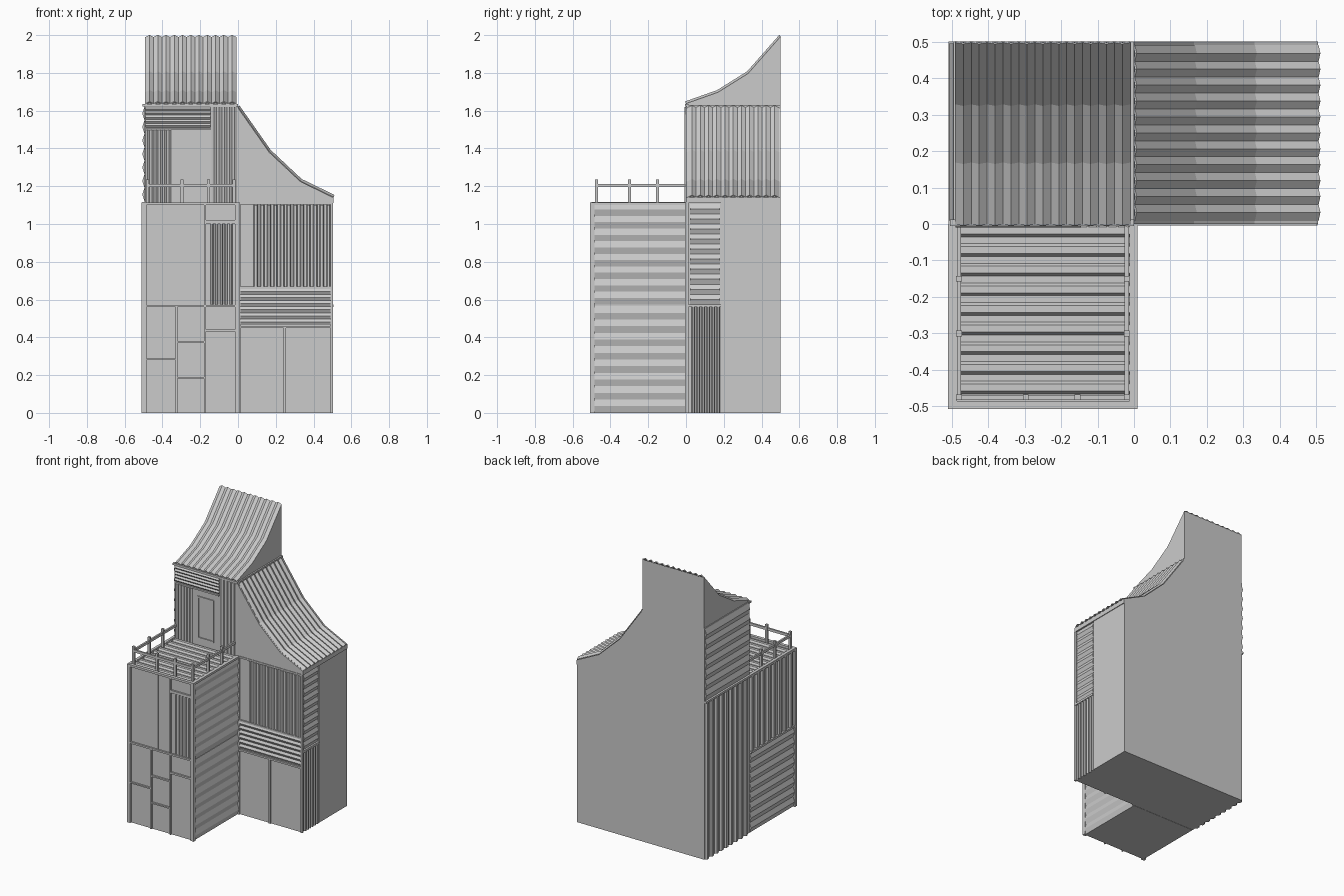
import bpy, bmesh
from mathutils import Vector as V

if "Cube" in bpy.data.objects:
    bpy.data.objects.remove(bpy.data.objects["Cube"])


def finish(name, bm):
    bmesh.ops.recalc_face_normals(bm, faces=bm.faces[:])
    me = bpy.data.meshes.new(name)
    bm.to_mesh(me)
    bm.free()
    ob = bpy.data.objects.new(name, me)
    bpy.context.collection.objects.link(ob)
    return ob


def prism(name, pts, ext):
    """Closed outline pushed along a vector."""
    bm = bmesh.new()
    a = [bm.verts.new(p) for p in pts]
    b = [bm.verts.new(V(p) + V(ext)) for p in pts]
    bm.faces.new(a)
    bm.faces.new(b[::-1])
    for i in range(len(a)):
        j = (i + 1) % len(a)
        bm.faces.new((a[i], b[i], b[j], a[j]))
    return finish(name, bm)


def box(name, x0, x1, y0, y1, z0, z1):
    return prism(name, [(x0, y0, z0), (x1, y0, z0), (x1, y1, z0), (x0, y1, z0)], (0, 0, z1 - z0))


ZIG = [(0, 0), (.5, 1)]
TRAP = [(0, 0), (.35, 0), (.5, 1), (.85, 1)]


def ribs(name, o, u, v, n, count, shape=ZIG):
    """Ribbed cladding: ribs repeat along u, run along v, stand out by n."""
    o, u, v, n = V(o), V(u), V(v), V(n)
    pts = [o + u * ((k + t) / count) + n * h for k in range(count) for t, h in shape]
    pts += [o + u, o + u - n * .5, o - n * .5]
    return prism(name, pts, v)


def roof(name, prof, start, across, lift, count):
    """Corrugated sheet following a bent profile."""
    bm = bmesh.new()
    rows = []
    for p in prof:
        rows.append([bm.verts.new(V(p) + V(start) + V(across) * (k / (2 * count)) + V(lift) * (k % 2))
                     for k in range(2 * count + 1)])
    for r, s in zip(rows, rows[1:]):
        for k in range(2 * count):
            bm.faces.new((r[k], r[k + 1], s[k + 1], s[k]))
    ob = finish(name, bm)
    m = ob.modifiers.new("thickness", "SOLIDIFY")
    m.thickness = .006
    m.offset = 0
    return ob


# main volumes
box("front_wing", -.495, -.003, -.495, 0, 0, 1.1)
box("tower", -.495, 0, .002, .5, 0, 1.63)
box("right_wing", 0, .493, .005, .5, 0, 1.12)
box("right_wing_side_panel", .49, .5, .185, .5, 0, 1.12)

# gables and curved roofs
tp = [(.0, 1.635), (.17, 1.695), (.33, 1.795), (.5, 1.988)]
rp = [(.0, 1.615), (.165, 1.38), (.33, 1.225), (.505, 1.14)]
prism("tower_gable", [(-.49, y, z) for y, z in tp] + [(-.49, .5, 1.62), (-.49, 0, 1.62)], (.48, 0, 0))
prism("right_gable", [(x, 0, z) for x, z in rp] + [(.505, 0, 1.11), (0, 0, 1.11)], (0, .5, 0))
roof("tower_roof", [(0, y, z) for y, z in tp], (-.49, 0, 0), (.48, 0, 0), (0, -.004, .011), 11)
roof("right_roof", [(x, 0, z) for x, z in rp], (0, .01, 0), (0, .48, 0), (.005, 0, .011), 11)
box("tower_eave", -.505, 0, -.006, .012, 1.622, 1.636)

# front wing side cladding
ribs("right_clad_low", (0, -.495, 0), (0, 0, .565), (0, .495, 0), (.01, 0, 0), 8)
ribs("right_clad_up", (0, -.495, .575), (0, 0, .535), (0, .495, 0), (.01, 0, 0), 8)
ribs("left_clad_low", (-.495, -.495, 0), (0, 0, .56), (0, .495, 0), (-.012, 0, 0), 8)
ribs("left_clad_up", (-.495, -.495, .575), (0, .495, 0), (0, 0, .525), (-.012, 0, 0), 8, TRAP)
# tower left cladding
ribs("tower_left_low", (-.495, .01, 0), (0, .485, 0), (0, 0, 1.1), (-.012, 0, 0), 9, TRAP)
ribs("tower_left_up", (-.495, .01, 1.12), (0, 0, .5), (0, .485, 0), (-.012, 0, 0), 7)
for z in (.567, 1.11):
    box("left_band", -.509, -.49, -.5, .0 if z < 1 else .5, z - .007, z + .007)
# tower front cladding and door
ribs("tower_front_top", (-.49, .0, 1.51), (0, 0, .11), (.345, 0, 0), (0, -.009, 0), 5)
ribs("tower_front_right", (-.14, .0, 1.1), (.135, 0, 0), (0, 0, .52), (0, -.009, 0), 5)
ribs("tower_front_left", (-.49, .0, 1.1), (.135, 0, 0), (0, 0, .4), (0, -.009, 0), 6)
box("door_head_trim", -.49, -.145, -.008, .003, 1.497, 1.508)


def frame(name, x0, x1, z0, z1, y, t=.01, d=.008):
    box(name + "_left", x0, x0 + t, y - d, y, z0, z1)
    box(name + "_right", x1 - t, x1, y - d, y, z0, z1)
    box(name + "_top", x0 + t, x1 - t, y - d, y, z1 - t, z1)
    box(name + "_bottom", x0 + t, x1 - t, y - d, y, z0, z0 + t)


frame("door_frame", -.315, -.187, 1.155, 1.453, .003)
# right wing front
ribs("wing_front_ribs", (.07, .005, .67), (.42, 0, 0), (0, 0, .43), (0, -.009, 0), 12, TRAP)
ribs("wing_front_bands", (.01, .005, .465), (0, 0, .195), (.48, 0, 0), (0, -.009, 0), 6)
for z in (.455, .663, 1.11):
    box("wing_front_rail", 0, .5, -.004, .006, z - .006, z + .006)
for x in (.006, .247, .496):
    box("wing_front_post", x - .007, x + .007, -.004, .012, 0, .455 if x == .247 else 1.11)
# right wing side
ribs("wing_side_low", (.493, .02, 0), (0, .16, 0), (0, 0, .56), (.01, 0, 0), 6, TRAP)
ribs("wing_side_up", (.493, .02, .575), (0, 0, .53), (0, .16, 0), (.01, 0, 0), 10)
box("wing_side_band", .49, .505, .005, .185, .56, .575)

# front wing facade trims: x0, x1, z0, z1
for x0, x1, z0, z1 in [(-.51, -.485, 0, 1.115), (-.015, .01, 0, 1.115),
                       (-.33, -.32, 0, .565), (-.18, -.17, 0, 1.1),
                       (-.374, -.369, .565, 1.1), (-.279, -.274, .565, 1.1),
                       (-.485, -.015, .56, .572), (-.485, -.33, .28, .289),
                       (-.32, -.18, .37, .38), (-.32, -.18, .181, .19),
                       (-.17, -.015, .43, .442), (-.17, -.015, 1.0, 1.02),
                       (-.485, -.015, 1.1, 1.115)]:
    y0 = -.499 if (x1 - x0) < .006 else -.507
    box("facade_trim", x0, x1, y0, -.485, z0, z1)
ribs("facade_ribs", (-.155, -.497, .575), (.125, 0, 0), (0, 0, .425), (0, -.007, 0), 5, TRAP)

# deck
ribs("deck_boards", (-.49, -.485, 1.1), (0, .485, 0), (.48, 0, 0), (0, 0, .012), 9, TRAP)
box("deck_rim_left", -.51, -.485, -.5, 0, 1.1, 1.115)
box("deck_rim_right", -.012, .01, -.5, 0, 1.1, 1.115)

# railing
posts = [(x, -.475) for x in (-.48, -.297, -.155, -.02)] + [(x, y) for x in (-.48, -.02) for y in (-.3, -.15)]
for x, y in posts:
    box("rail_post", x - .008, x + .008, y - .008, y + .008, 1.1, 1.235)
box("rail_front", -.48, -.02, -.481, -.469, 1.195, 1.213)
for x in (-.48, -.02):
    box("rail_side", x - .006, x + .006, -.475, 0, 1.195, 1.213)
